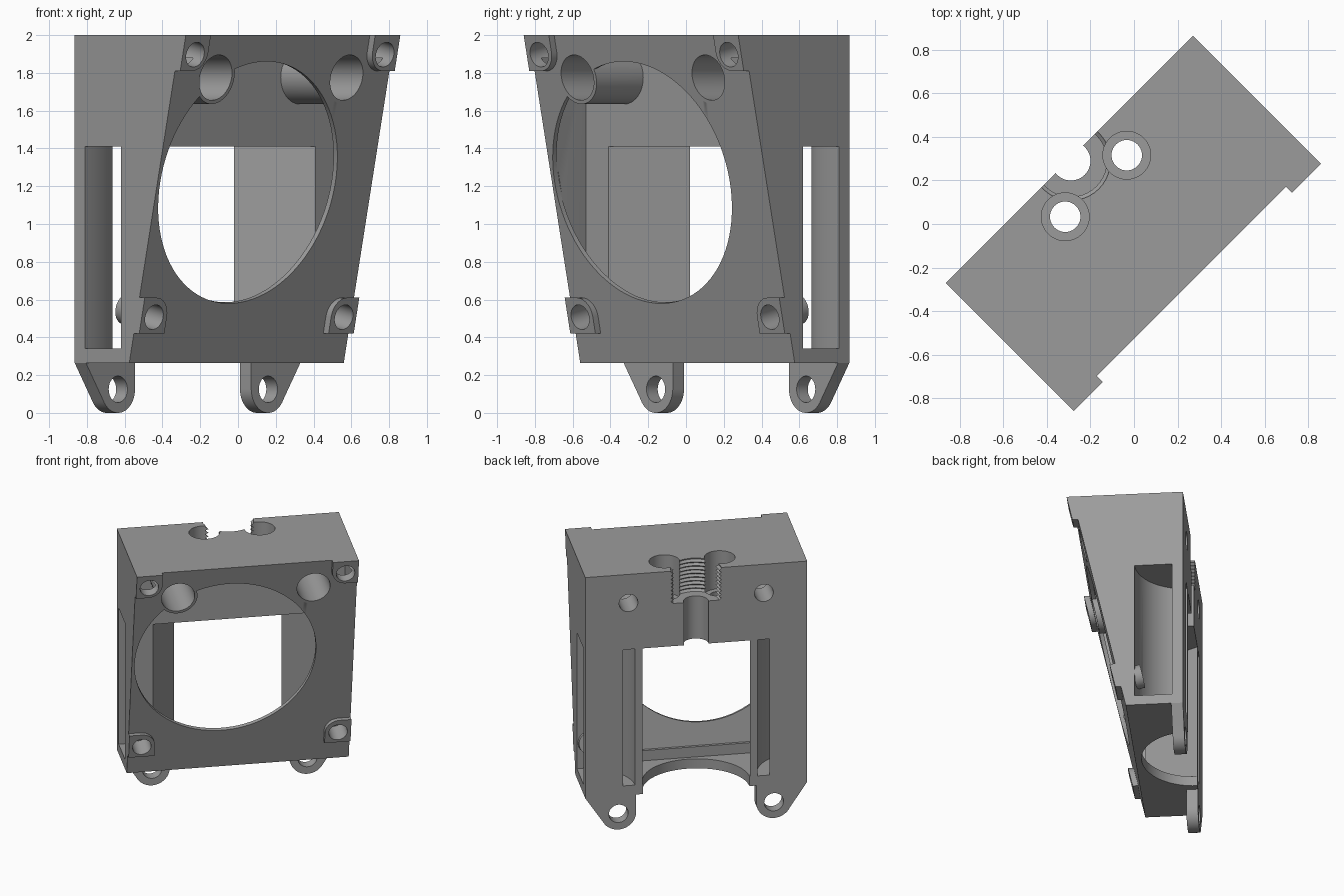
import bpy, bmesh, math
from mathutils import Matrix, Vector

if "Cube" in bpy.data.objects:
    bpy.data.objects.remove(bpy.data.objects["Cube"])

# Built square to the axes (x width, y depth, z up), then turned 45 degrees
HALF, BACK, BASE, TOP = 0.803, 0.42, 0.265, 2.0
SLOPE = 0.221
IN = Vector((0, 1, SLOPE)).normalized()      # inward normal of the leaning front


def front(z):
    return 0.011 - SLOPE * (z - BASE)


def loft(name, a, b):
    """Closed solid between two matching rings of points."""
    bm = bmesh.new()
    ra, rb = [bm.verts.new(p) for p in a], [bm.verts.new(p) for p in b]
    bm.faces.new(ra)
    bm.faces.new(rb)
    for i in range(len(ra)):
        j = (i + 1) % len(ra)
        bm.faces.new((ra[i], ra[j], rb[j], rb[i]))
    bmesh.ops.recalc_face_normals(bm, faces=bm.faces)
    me = bpy.data.meshes.new(name)
    bm.to_mesh(me)
    bm.free()
    ob = bpy.data.objects.new(name, me)
    bpy.context.collection.objects.link(ob)
    return ob


def plan(name, pts, z0, z1):
    return loft(name, [(x, y, z0) for x, y in pts], [(x, y, z1) for x, y in pts])


def elevation(name, pts, f0, f1):
    """Outline in x, z; f0 and f1 give the depth at each height."""
    return loft(name, [(x, f0(z), z) for x, z in pts], [(x, f1(z), z) for x, z in pts])


def side(name, pts, x0, x1):
    return loft(name, [(x0, y, z) for y, z in pts], [(x1, y, z) for y, z in pts])


def arc(cx, cy, rx, ry, a0=0, a1=360, n=48):
    full = a1 - a0 == 360
    return [(cx + rx * math.cos(t), cy + ry * math.sin(t)) for t in
            (math.radians(a0 + (a1 - a0) * i / (n if full else n - 1)) for i in range(n))]


def rod(name, start, d, length, r, n=40):
    """Cylinder from a point along a direction."""
    rot = Vector(d).to_track_quat('Z', 'Y')
    rings = [[Vector(start) + rot @ Vector((x, y, h)) for x, y in arc(0, 0, r, r, n=n)]
             for h in (0, length)]
    return loft(name, *rings)


def combine(target, tool, op='DIFFERENCE'):
    m = target.modifiers.new(op, 'BOOLEAN')
    m.operation, m.solver, m.object = op, 'EXACT', tool
    bpy.context.view_layer.objects.active = target
    bpy.ops.object.modifier_apply(modifier=m.name)
    bpy.data.objects.remove(tool)


# Wedge body
body = side("housing", [(front(BASE), BASE), (BACK, BASE), (BACK, TOP), (front(TOP), TOP)],
            -HALF, HALF)

# Chamber behind the thin front plate, and round front opening
combine(body, side("chamber", [(front(0.42) + 0.03, 0.42), (0.03, 0.42), (0.03, 1.88),
                               (front(1.88) + 0.03, 1.88)], -0.78, 0.78))
centre = Vector((-0.127, front(1.22), 1.22))
combine(body, rod("front_opening", centre - IN * 0.2, IN, 0.235, 0.656, 96))

# Tapered rear window and the arched cut in the floor
combine(body, plan("rear_window", [(-0.61, 0.028), (0.61, 0.028), (0.39, BACK), (0.39, 0.5),
                                   (-0.39, 0.5), (-0.39, BACK)], 0.34, 1.41))
combine(body, plan("floor_arch", arc(0, BACK, 0.385, 0.365, n=64), 0.2, 0.36))

# Curved channels from the side slots to the rear
for s in (-1, 1):
    outer = arc(HALF, BACK, 0.36, 0.346, 180, 270, 20)
    inner = arc(HALF, BACK, 0.273, 0.078, 270, 180, 14)
    pts = [(0.443, 0.5)] + outer + [(0.9, 0.074), (0.9, 0.342)] + inner + [(0.53, 0.5)]
    combine(body, plan("side_channel", [(s * x, y) for x, y in pts], 0.34, 1.41))

# Corner pads and screw bosses on the leaning front
for s in (-1, 1):
    for z0, zc, up in ((1.81, 1.905, False), (0.42, 0.515, True)):
        z1 = z0 + 0.19
        if up:
            pts = [(HALF, z0), (HALF, z1)] + arc(0.715, z1 - 0.1, 0.1, 0.1, 90, 180, 10) + [(0.615, z0)]
        else:
            pts = [(HALF, z1), (HALF, z0)] + arc(0.715, z0 + 0.1, 0.1, 0.1, 270, 180, 10) + [(0.615, z1)]
        combine(body, elevation("pad", [(s * x, z) for x, z in pts],
                                lambda z: front(z) - 0.04, lambda z: front(z) + 0.015), 'UNION')
        p = Vector((s * 0.71, front(zc), zc))
        if up:
            combine(body, rod("boss", p + IN * 0.01, IN, 0.16, 0.085), 'UNION')
        combine(body, rod("screw_hole", p - IN * 0.15, IN, 0.27, 0.067))

    # Upper mounting tubes, counterbored from the front
    combine(body, elevation("tube", arc(s * 0.49, 1.775, 0.14, 0.14), front, lambda z: 0.06), 'UNION')
    combine(body, rod("bore", (s * 0.49, -0.6, 1.775), (0, 1, 0), 0.8, 0.12))
    combine(body, rod("bolt_hole", (s * 0.49, 0.1, 1.775), (0, 1, 0), 0.5, 0.068))

    # Stepped vertical holes in the top
    combine(body, rod("top_counterbore", (s * 0.2, 0.247, 1.70), (0, 0, 1), 0.5, 0.11))
    combine(body, rod("top_hole", (s * 0.2, 0.247, 1.3), (0, 0, 1), 0.6, 0.07))

# Threaded socket at the rear edge with a smaller hole below
bm = bmesh.new()
steps = [(0.165 + 0.018 * (i % 2), 1.745 + 0.0145 * i) for i in range(18)] + [(0.165, 2.1)]
rings = [[bm.verts.new((x, y, z)) for x, y in arc(0, 0.41, r, r, n=40)] for r, z in steps]
for a, b in zip(rings, rings[1:]):
    for i in range(40):
        j = (i + 1) % 40
        bm.faces.new((a[i], a[j], b[j], b[i]))
bm.faces.new(rings[0])
bm.faces.new(rings[-1])
bmesh.ops.recalc_face_normals(bm, faces=bm.faces)
me = bpy.data.meshes.new("thread")
bm.to_mesh(me)
bm.free()
thread = bpy.data.objects.new("thread", me)
bpy.context.collection.objects.link(thread)
combine(body, thread)
combine(body, rod("rear_hole", (0, 0.41, 1.3), (0, 0, 1), 0.6, 0.09))

# Hinge lugs under the rear edge
for s in (-1, 1):
    pts = [(0.435, 0.30), (0.435, 0.125)] + arc(0.562, 0.127, 0.127, 0.127, 185, 333, 24) \
        + [(HALF, BASE), (HALF, 0.30)]
    combine(body, elevation("lug", [(s * x, z) for x, z in pts],
                            lambda z: 0.336, lambda z: BACK), 'UNION')
    combine(body, rod("lug_hole", (s * 0.562, 0.2, 0.125), (0, 1, 0), 0.4, 0.07))

# Colour, turn to final heading, smooth the round walls
grey = bpy.data.materials.new("mid_grey")
grey.diffuse_color = (0.33, 0.33, 0.33, 1)
grey.use_nodes = True
grey.node_tree.nodes["Principled BSDF"].inputs["Base Color"].default_value = grey.diffuse_color
body.data.materials.clear()
body.data.materials.append(grey)
for p in body.data.polygons:
    p.material_index = 0
body.data.transform(Matrix.Rotation(math.radians(45), 4, 'Z'))
bpy.ops.object.select_all(action='DESELECT')
body.select_set(True)
bpy.context.view_layer.objects.active = body
bpy.ops.object.shade_smooth_by_angle(angle=math.radians(30))
